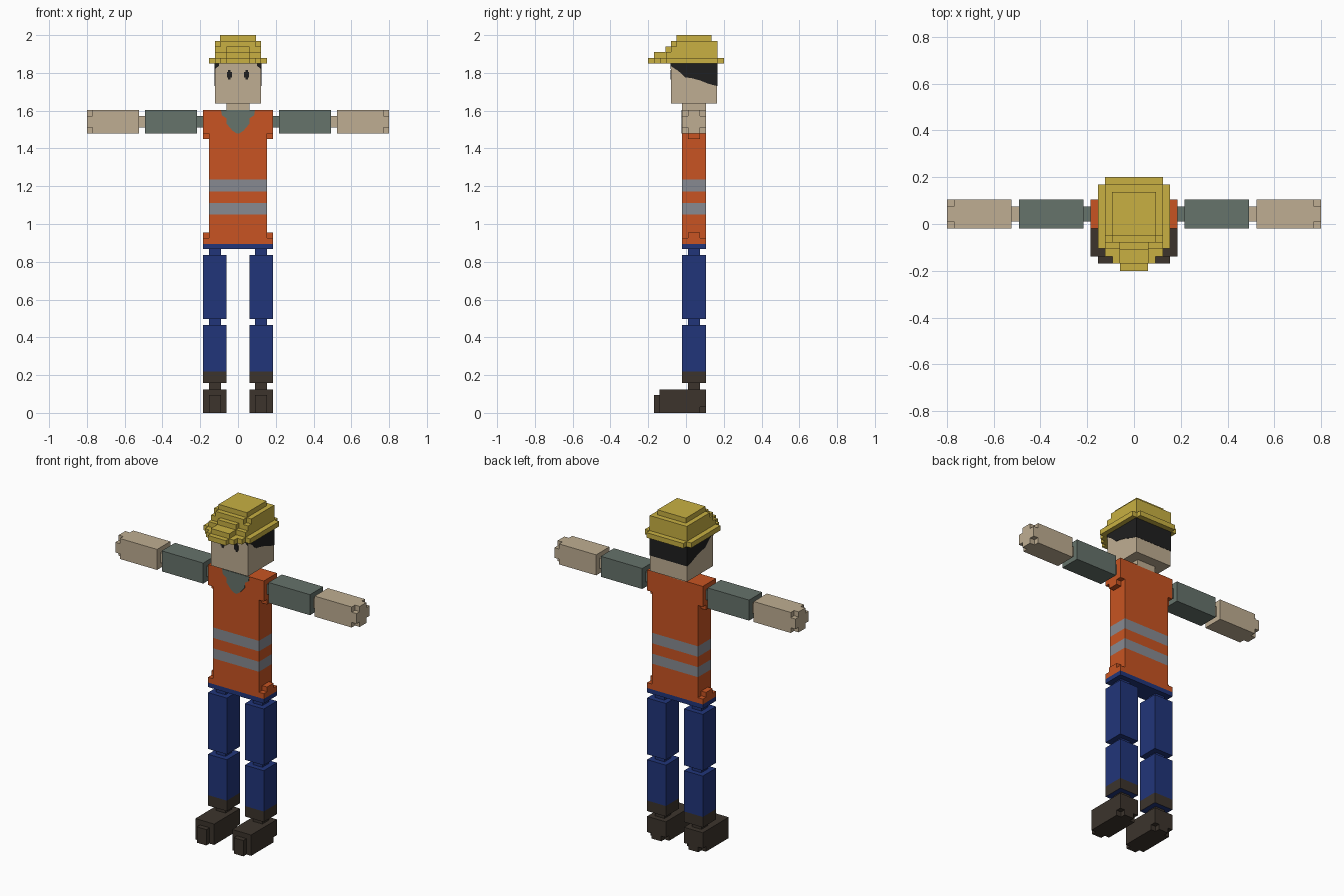
import bpy
import bmesh
from mathutils import Vector

if "Cube" in bpy.data.objects:
    bpy.data.objects.remove(bpy.data.objects["Cube"], do_unlink=True)

V = 0.031                  # block size
BACK, FRONT = 0.105, -0.02  # depth of body and limbs
MID = (BACK + FRONT) / 2


def material(name, rgb):
    """Flat material from 8-bit screen colour."""
    lin = [((c / 255 + 0.055) / 1.055) ** 2.4 for c in rgb] + [1]
    m = bpy.data.materials.new(name)
    m.use_nodes = True
    m.diffuse_color = lin
    m.node_tree.nodes["Principled BSDF"].inputs["Base Color"].default_value = lin
    return m


ORANGE = material("vest orange", (200, 84, 34))
SILVER = material("reflective grey", (135, 138, 145))
BLUE = material("trouser blue", (33, 53, 122))
DARK = material("boot brown", (60, 52, 44))
SKIN = material("skin", (191, 174, 146))
SLEEVE = material("shirt green grey", (102, 115, 107))
YELLOW = material("helmet yellow", (200, 176, 66))
BLACK = material("hair black", (31, 31, 31))


def prism(name, pts, axis, lo, hi, mat):
    """Extrude an outline along an axis; points use the other two axes in order."""
    bm = bmesh.new()
    verts = []
    for p in pts:
        co = list(p)
        co.insert(axis, lo)
        verts.append(bm.verts.new(co))
    face = bm.faces.new(verts)
    ext = bmesh.ops.extrude_face_region(bm, geom=[face])
    shift = Vector((0, 0, 0))
    shift[axis] = hi - lo
    moved = [g for g in ext["geom"] if isinstance(g, bmesh.types.BMVert)]
    bmesh.ops.translate(bm, vec=shift, verts=moved)
    bmesh.ops.recalc_face_normals(bm, faces=bm.faces)
    mesh = bpy.data.meshes.new(name)
    bm.to_mesh(mesh)
    bm.free()
    mesh.materials.append(mat)
    obj = bpy.data.objects.new(name, mesh)
    bpy.context.collection.objects.link(obj)
    return obj


def box(name, x, y, z, mat):
    pts = [(x[0], y[0]), (x[1], y[0]), (x[1], y[1]), (x[0], y[1])]
    return prism(name, pts, 2, z[0], z[1], mat)


def mirrored(half):
    """Complete a half outline across x = 0."""
    return half + [(-x, y) for x, y in reversed(half)]


def bands(obj, mat, ranges):
    """Cut an object at heights and recolour the faces inside each range."""
    obj.data.materials.append(mat)
    bm = bmesh.new()
    bm.from_mesh(obj.data)
    for h in [h for r in ranges for h in r]:
        bmesh.ops.bisect_plane(bm, geom=bm.verts[:] + bm.edges[:] + bm.faces[:],
                               plane_co=(0, 0, h), plane_no=(0, 0, 1))
    for f in bm.faces:
        z = f.calc_center_median().z
        if abs(f.normal.z) < 0.5 and any(a < z < b for a, b in ranges):
            f.material_index = 1
    bm.to_mesh(obj.data)
    bm.free()


def span(s, a, b):
    return sorted((s * a, s * b))


DEPTH = (FRONT, BACK)
INNER = (FRONT + V, BACK - V)

for s, side in ((1, "left"), (-1, "right")):
    leg, joint = span(s, 0.06, 0.185), span(s, 0.06 + V, 0.185 - V)

    # Boot with narrow toe and notched heel
    box(side + "_boot", leg, (-0.14, BACK - V), (0, 0.125), DARK)
    box(side + "_toe", joint, (-0.17, -0.14), (0, 0.095), DARK)
    a, b = leg
    c, d = joint
    prism(side + "_heel", [(c, 0), (d, 0), (d, V), (b, V), (b, 0.125),
                           (a, 0.125), (a, V), (c, V)], 1, BACK - V, BACK, DARK)

    # Legs and joints
    box(side + "_ankle", joint, INNER, (0.125, 0.157), DARK)
    shin = box(side + "_lower_leg", leg, DEPTH, (0.157, 0.465), BLUE)
    bands(shin, DARK, [(0.15, 0.22)])
    box(side + "_knee", joint, INNER, (0.465, 0.497), BLUE)
    box(side + "_upper_leg", leg, DEPTH, (0.497, 0.835), BLUE)
    box(side + "_hip", joint, INNER, (0.835, 0.87), BLUE)

    # Vest flares at hem and shoulder
    flare = span(s, 0.153, 0.185)
    box(side + "_hem", flare, DEPTH, (0.895, 0.927), ORANGE)
    box(side + "_hem_step", flare, INNER, (0.927, 0.955), ORANGE)
    box(side + "_shoulder", flare, DEPTH, (1.48, 1.603), ORANGE)
    box(side + "_shoulder_step", flare, INNER, (1.45, 1.48), ORANGE)

    # Arms
    low, top = 1.48, 1.603
    arm_in = (low + V, top - V)
    box(side + "_shoulder_joint", span(s, 0.185, 0.217), INNER, arm_in, SLEEVE)
    box(side + "_upper_arm", span(s, 0.217, 0.492), DEPTH, (low, top), SLEEVE)
    box(side + "_elbow", span(s, 0.492, 0.523), INNER, arm_in, SKIN)
    box(side + "_forearm", span(s, 0.523, 0.8 - V), DEPTH, (low, top), SKIN)
    (f, k), (i, j), (l, h) = DEPTH, INNER, arm_in
    cross = [(i, low), (j, low), (j, l), (k, l), (k, h), (j, h),
             (j, top), (i, top), (i, h), (f, h), (f, l), (i, l)]
    prism(side + "_hand_tip", cross, 0, *span(s, 0.8 - V, 0.8), SKIN)

    # Eyes and front hair corners
    e = s * 0.046
    box(side + "_eye", (e - 0.013, e + 0.013), (-0.083, -0.079), (1.775, 1.805), BLACK)
    box(side + "_eye_core", (e - 0.006, e + 0.006), (-0.083, -0.079), (1.765, 1.815), BLACK)
    prism(side + "_temple_hair", [(s * 0.123, 1.82), (s * 0.1, 1.838), (s * 0.1, 1.86),
                                  (s * 0.123, 1.86)], 1, -0.083, -0.079, BLACK)

# Torso
box("waist", (-0.185, 0.185), DEPTH, (0.868, 0.895), BLUE)
vest = box("vest", (-0.153, 0.153), DEPTH, (0.895, 1.603), ORANGE)
bands(vest, SILVER, [(1.05, 1.11), (1.172, 1.235)])
neckline = mirrored([(0.09, 1.603), (0.085, 1.575), (0.062, 1.56), (0.06, 1.53),
                     (0.03, 1.495), (0.008, 1.48)])
prism("shirt_neckline", neckline, 1, FRONT - 0.003, FRONT + 0.002, SLEEVE)

# Head, with hair wrapping the sides and back
box("neck", (-0.062, 0.062), DEPTH, (1.6, 1.637), SKIN)
box("head", (-0.122, 0.122), (-0.08, 0.165), (1.637, 1.87), SKIN)
hair = [(-0.079, 1.87), (-0.079, 1.835), (-0.04, 1.81), (-0.005, 1.777), (0.03, 1.772),
        (0.075, 1.76), (0.12, 1.742), (0.167, 1.73), (0.167, 1.87)]
prism("hair", hair, 0, -0.124, 0.124, BLACK)

# Helmet in stepped layers
brim = mirrored([(0.06, -0.2), (0.06, -0.17), (0.092, -0.17), (0.092, -0.138), (0.123, -0.138),
                 (0.123, -0.105), (0.154, -0.105), (0.154, 0.17), (0.123, 0.17), (0.123, 0.2)])
prism("helmet_brim", brim, 2, 1.85, 1.88, YELLOW)
for name, w, y0, y1, peak, z in (("lower", 0.123, -0.105, 0.168, -0.17, 1.88),
                                 ("middle", 0.123, -0.08, 0.168, -0.108, 1.91),
                                 ("upper", 0.123, -0.05, 0.168, -0.08, 1.94),
                                 ("crown", 0.094, -0.05, 0.136, -0.05, 1.97)):
    z1 = z + 0.03
    box("helmet_" + name, (-w, w), (y0, y1), (z, z1), YELLOW)
    if peak < y0:
        pw = 0.092 if name == "upper" else 0.061
        box("helmet_peak_" + name, (-pw, pw), (peak, y0), (z, z1), YELLOW)
